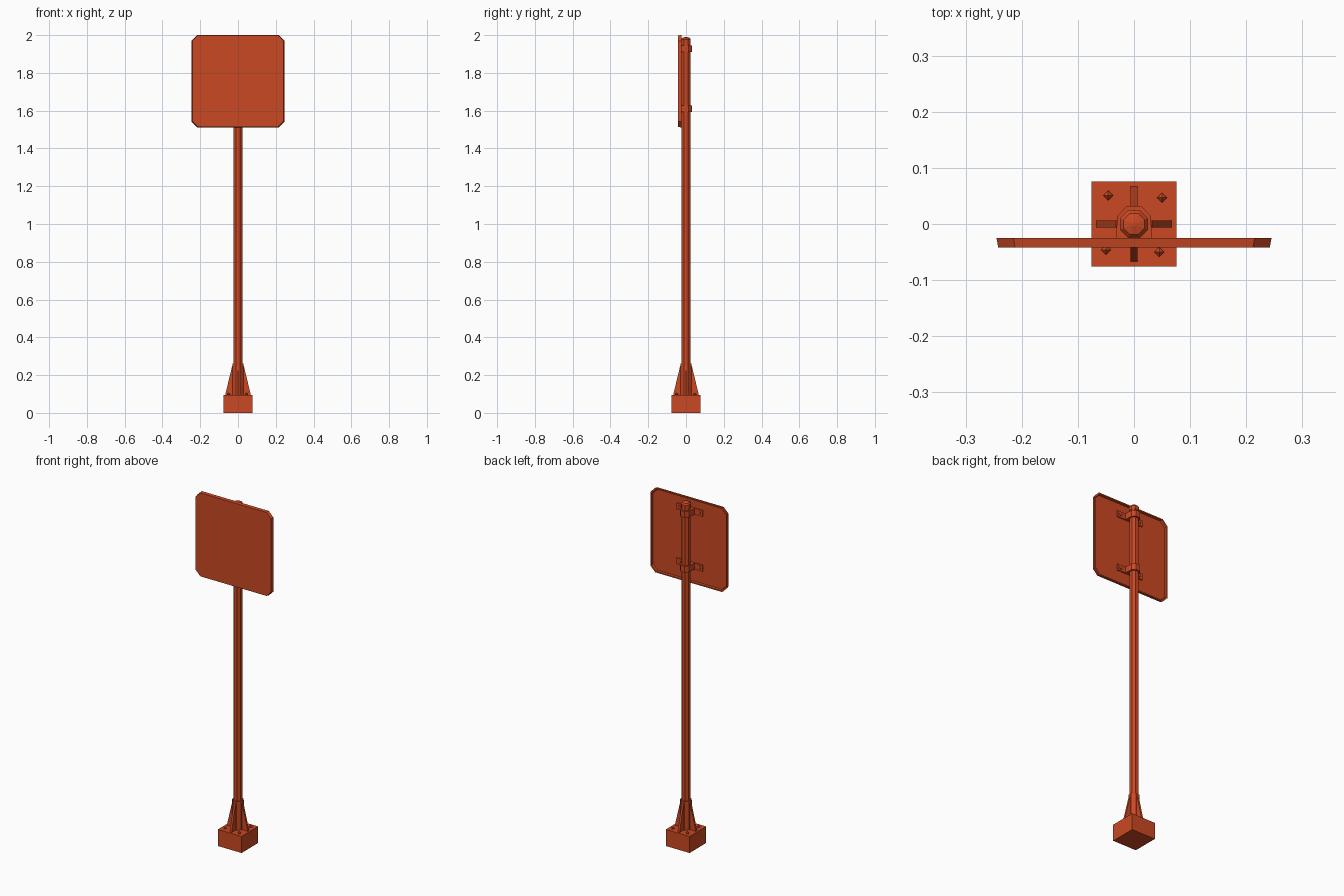
import bpy
import bmesh
from math import pi, cos, sin
from mathutils import Matrix, Vector

cube = bpy.data.objects.get("Cube")
if cube:
    bpy.data.objects.remove(cube, do_unlink=True)

RED = (0.6, 0.065, 0.017, 1)
paint = bpy.data.materials.new("orange red paint")
paint.use_nodes = True
paint.diffuse_color = RED
paint.node_tree.nodes["Principled BSDF"].inputs["Base Color"].default_value = RED


def finish(name, bm):
    bmesh.ops.recalc_face_normals(bm, faces=bm.faces)
    mesh = bpy.data.meshes.new(name)
    bm.to_mesh(mesh)
    bm.free()
    mesh.materials.append(paint)
    obj = bpy.data.objects.new(name, mesh)
    bpy.context.collection.objects.link(obj)
    return obj


def box(name, center, size):
    bm = bmesh.new()
    matrix = Matrix.Translation(center) @ Matrix.Diagonal((*size, 1))
    bmesh.ops.create_cube(bm, size=1, matrix=matrix)
    return finish(name, bm)


def lathe(name, rings, sides=8, matrix=Matrix()):
    """Stack of regular polygons given as (radius, height), capped at both ends."""
    bm = bmesh.new()
    loops = []
    for r, z in rings:
        angles = [2 * pi * (i + 0.5) / sides for i in range(sides)]
        loops.append([bm.verts.new(matrix @ Vector((r * cos(a), r * sin(a), z))) for a in angles])
    for low, high in zip(loops, loops[1:]):
        for i in range(sides):
            j = (i + 1) % sides
            bm.faces.new((low[i], low[j], high[j], high[i]))
    bm.faces.new(loops[0])
    bm.faces.new(loops[-1])
    return finish(name, bm)


def prism(name, outline, depth, matrix=Matrix()):
    """Extrude a flat outline symmetrically along its local z."""
    bm = bmesh.new()
    face = bm.faces.new([bm.verts.new((x, y, -depth / 2)) for x, y in outline])
    new = bmesh.ops.extrude_face_region(bm, geom=[face])["geom"]
    verts = [v for v in new if isinstance(v, bmesh.types.BMVert)]
    bmesh.ops.translate(bm, verts=verts, vec=(0, 0, depth))
    bm.transform(matrix)
    return finish(name, bm)


# Footing, sleeve, pole and cap
BASE = 0.096
box("footing", (0, 0, BASE / 2), (0.152, 0.152, BASE))
lathe("sleeve", [(0.031, BASE), (0.031, 0.262)])
lathe("pole", [(0.025, BASE), (0.025, 1.96)])
lathe("pole_cap", [(0.027, 1.955), (0.027, 1.978), (0.02, 1.986), (0.004, 1.99)])

# Four gusset fins and anchor bolts
fin = [(0.02, BASE), (0.067, BASE), (0.065, 0.107), (0.034, 0.235), (0.032, 0.248), (0.02, 0.248)]
bolts = [(0.05, 0.047), (-0.046, 0.051), (-0.05, -0.046), (0.045, -0.05)]
for i, (x, y) in enumerate(bolts):
    turn = Matrix.Rotation(i * pi / 2, 4, "Z")
    prism(f"fin_{i + 1}", fin, 0.012, turn @ Matrix.Rotation(pi / 2, 4, "X"))
    spot = Matrix.Translation((x, y, 0)) @ Matrix.Rotation(pi / 4, 4, "Z")
    lathe(f"anchor_bolt_{i + 1}", [(0.009, BASE), (0.009, 0.1), (0.001, 0.107)], 4, spot)

# Sign panel: chamfered tray with a flared rim, open at the back
FRONT, INNER, REAR = -0.042, -0.037, -0.025
MID = 1.756


def panel_loop(bm, half, y, cut=0.03):
    k = half - cut
    corners = [(half, -k), (half, k), (k, half), (-k, half), (-half, k), (-half, -k), (-k, -half), (k, -half)]
    return [bm.verts.new((x, y, MID + z)) for x, z in corners]


bm = bmesh.new()
steps = [(0.242, FRONT), (0.245, REAR), (0.238, REAR), (0.236, INNER)]
loops = [panel_loop(bm, half, y) for half, y in steps]
for a, b in zip(loops, loops[1:]):
    for i in range(len(a)):
        j = (i + 1) % len(a)
        bm.faces.new((a[i], a[j], b[j], b[i]))
bm.faces.new(loops[0])
bm.faces.new(loops[-1])
finish("sign_panel", bm)

# Pole clamps with side tabs and bolts
right_half = [(0.013, 0.032), (0.03, 0.014), (0.032, -0.031), (0.083, -0.031), (0.083, INNER)]
clamp = right_half + [(-x, y) for x, y in reversed(right_half)]
for label, z in (("lower", 1.61), ("upper", 1.928)):
    prism(f"{label}_clamp", clamp, 0.036, Matrix.Translation((0, 0, z)))
    for side, s in (("left", 1), ("right", -1)):
        spot = Matrix.Translation((s * 0.063, 0, z)) @ Matrix.Rotation(-pi / 2, 4, "X")
        lathe(f"{label}_{side}_clamp_bolt", [(0.009, -0.034), (0.009, -0.027), (0.005, REAR)], 6, spot)
